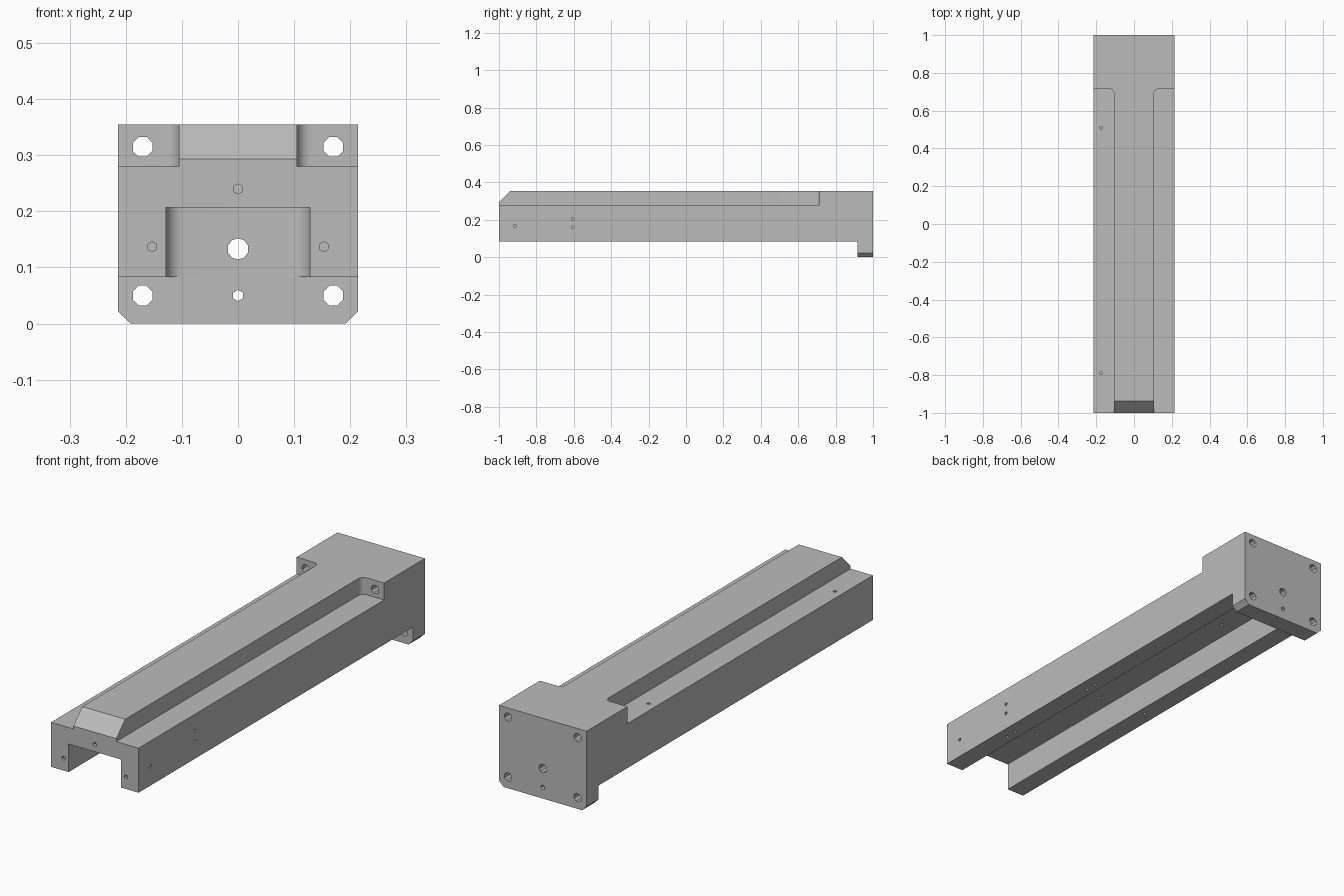
import bpy, bmesh, math
from mathutils import Vector

cube = bpy.data.objects.get("Cube")
if cube:
    bpy.data.objects.remove(cube, do_unlink=True)

metal = bpy.data.materials.new("machined grey")
metal.use_nodes = True
metal.diffuse_color = (0.5, 0.5, 0.5, 1)
metal.node_tree.nodes["Principled BSDF"].inputs["Base Color"].default_value = (0.5, 0.5, 0.5, 1)


def add_prism(bm, outline, push):
    """Extrude a closed outline of 3D points along a vector."""
    face = bm.faces.new([bm.verts.new(p) for p in outline])
    grown = bmesh.ops.extrude_face_region(bm, geom=[face])["geom"]
    bmesh.ops.translate(bm, vec=push, verts=[v for v in grown if isinstance(v, bmesh.types.BMVert)])


def finish(bm, name):
    bmesh.ops.recalc_face_normals(bm, faces=bm.faces)
    mesh = bpy.data.meshes.new(name)
    bm.to_mesh(mesh)
    bm.free()
    mesh.materials.append(metal)
    obj = bpy.data.objects.new(name, mesh)
    bpy.context.collection.objects.link(obj)
    return obj


def cut(target, bm, name):
    cutter = finish(bm, name)
    cutter.hide_render = True
    bpy.context.view_layer.objects.active = target
    mod = target.modifiers.new(name, "BOOLEAN")
    mod.operation, mod.solver, mod.object = "DIFFERENCE", "EXACT", cutter
    bpy.ops.object.modifier_apply(modifier=mod.name)
    bpy.data.objects.remove(cutter, do_unlink=True)


def fillet(cx, cy, r, start, end, steps=6):
    angles = [math.radians(start + (end - start) * i / steps) for i in range(steps + 1)]
    return [(cx + r * math.cos(a), cy + r * math.sin(a)) for a in angles]


def add_hole(bm, start, push, r, sides):
    """Drill a round hole from a point along a vector."""
    push = Vector(push)
    turn = push.to_track_quat("Z", "Y")
    ring = [math.tau * (i + 0.5) / sides for i in range(sides)]
    add_prism(bm, [Vector(start) + turn @ Vector((r * math.cos(a), r * math.sin(a), 0)) for a in ring], push)


W, TOP, FOOT, SHOULDER = 0.214, 0.355, 0.083, 0.28
PLATE, STEP = 0.917, 0.715

# Beam with sloped nose and deep end plate
bm = bmesh.new()
side = [(-1, FOOT), (PLATE, FOOT), (PLATE, 0), (1, 0), (1, TOP), (-0.938, TOP), (-1, 0.293)]
add_prism(bm, [(-W, y, z) for y, z in side], (2 * W, 0, 0))
beam = finish(bm, "beam")

# Side shoulders with a rounded inner corner
bm = bmesh.new()
for s in (-1, 1):
    outline = [(0.3, -1.1), (0.3, STEP)] + fillet(0.13, STEP - 0.025, 0.025, 90, 180) + [(0.105, -1.1)]
    add_prism(bm, [(s * x, y, SHOULDER) for x, y in outline], (0, 0, 0.2))
cut(beam, bm, "shoulder_cutter")

# Underside channel with rounded closed end
bm = bmesh.new()
end = PLATE - 0.0005
outline = [(-0.128, -1.1), (0.128, -1.1)]
outline += fillet(0.098, end - 0.03, 0.03, 0, 90) + fillet(-0.098, end - 0.03, 0.03, 90, 180)
add_prism(bm, [(x, y, 0.03) for x, y in outline], (0, 0, 0.177))
cut(beam, bm, "channel_cutter")

# Clipped lower corners of the end plate
bm = bmesh.new()
for s in (-1, 1):
    corner = [(W - 0.042, -0.02), (W + 0.02, -0.02), (W + 0.02, 0.042)]
    add_prism(bm, [(s * x, 0.85, z) for x, z in corner], (0, 0.3, 0))
cut(beam, bm, "corner_cutter")

# Drilled holes
bm = bmesh.new()
for s in (-1, 1):
    add_hole(bm, (s * 0.17, 0.6, 0.315), (0, 0.5, 0), 0.019, 8)
    add_hole(bm, (s * 0.17, 0.85, 0.05), (0, 0.25, 0), 0.019, 8)
    add_hole(bm, (s * 0.153, -1.02, 0.137), (0, 0.08, 0), 0.009, 6)
    for i in range(4):
        add_hole(bm, (s * 0.06, -0.72 + 0.413 * i, 0.19), (0, 0, 0.06), 0.008, 6)
add_hole(bm, (0, 0.85, 0.133), (0, 0.25, 0), 0.019, 10)
add_hole(bm, (0, 0.85, 0.05), (0, 0.25, 0), 0.01, 6)
add_hole(bm, (0, -1.02, 0.24), (0, 0.08, 0), 0.009, 6)
for y, z in ((-0.915, 0.167), (-0.605, 0.205), (-0.605, 0.16)):
    add_hole(bm, (W + 0.02, y, z), (-0.06, 0, 0), 0.008, 6)
for y in (-0.79, 0.51):
    add_hole(bm, (-0.175, y, SHOULDER + 0.02), (0, 0, -0.07), 0.008, 6)
for x, y in ((0.163, -0.655), (0.163, -0.6), (0.163, -0.12), (0.163, -0.065), (-0.16, -0.32), (-0.16, -0.12)):
    add_hole(bm, (x, y, FOOT - 0.02), (0, 0, 0.06), 0.008, 6)
cut(beam, bm, "hole_cutter")

bpy.ops.object.select_all(action="DESELECT")
beam.select_set(True)
bpy.context.view_layer.objects.active = beam
bpy.ops.object.shade_smooth_by_angle(angle=math.radians(30))
